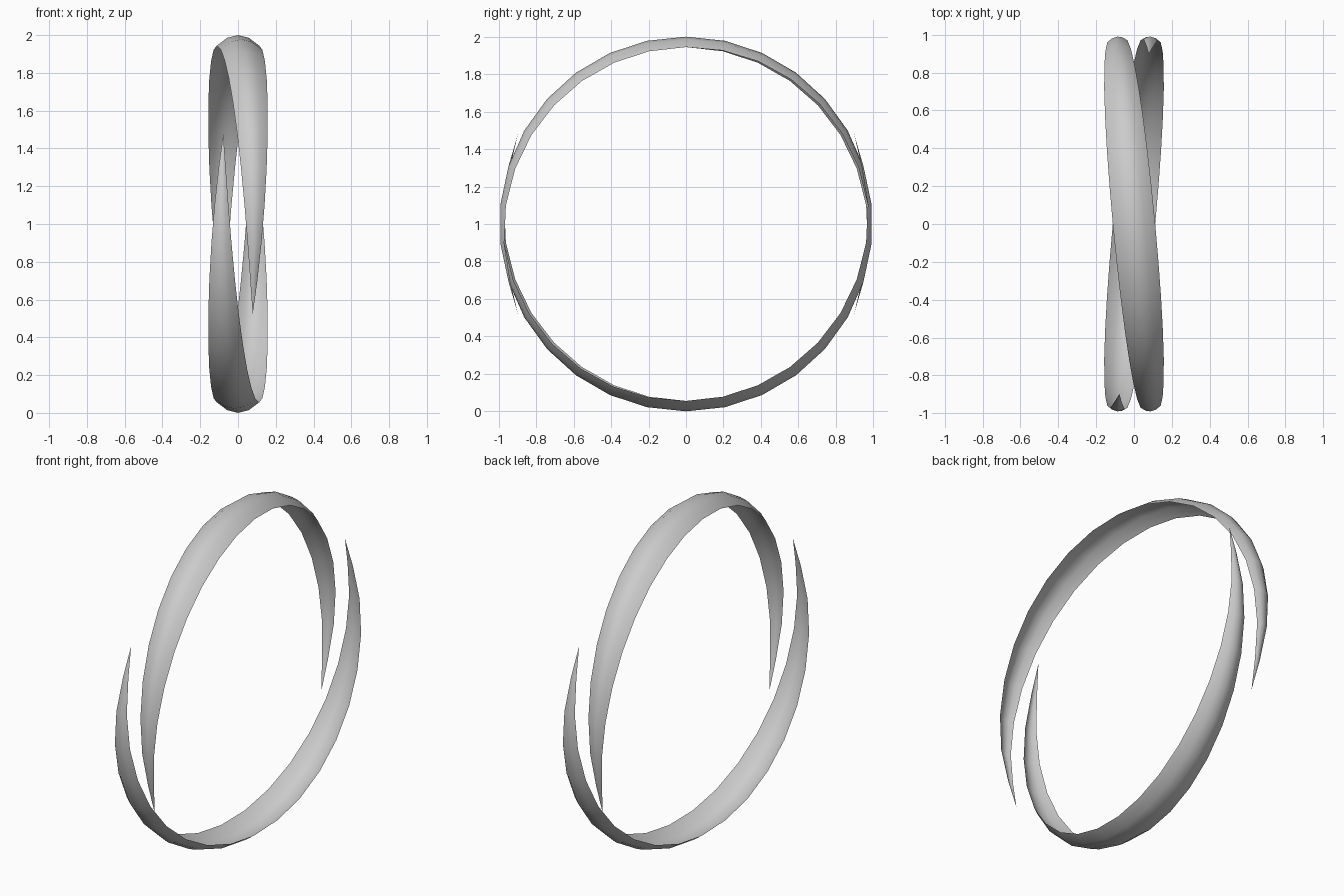
import bpy, bmesh
from math import sin, cos, pi, radians

cube = bpy.data.objects.get("Cube")
if cube:
    bpy.data.objects.remove(cube, do_unlink=True)

GREY = (0.6, 0.6, 0.6, 1)
mat = bpy.data.materials.new("plain grey")
mat.use_nodes = True
mat.diffuse_color = GREY
mat.node_tree.nodes["Principled BSDF"].inputs["Base Color"].default_value = GREY

TIP = 118   # angle from the crown to each pointed end
angles = [-TIP] + list(range(-108, 109, 12)) + [TIP]
across = [-1, -0.5, 0, 0.5, 1]


def crescent_band(name, turn):
    """Arched sheet, widest at its crown, slanting sideways and ending in points."""
    bm = bmesh.new()
    rows = []
    for a in angles:
        t = radians(a)
        half = 0.112 * max(cos(a / TIP * pi / 2), 0) ** 0.9
        lift = 0.02 if abs(a) == TIP else 0
        row = []
        for u in across:
            x = 0.088 * sin(t) + half * u
            r = 1 + lift - x * x / 2 - 0.44 * half * u * u
            row.append(bm.verts.new((x, -r * sin(t), r * cos(t))))
        rows.append(row)
    for p, q in zip(rows, rows[1:]):
        for i in range(len(across) - 1):
            bm.faces.new((p[i], p[i + 1], q[i + 1], q[i]))
    # Close the pointed ends and face the sheet outwards
    bmesh.ops.remove_doubles(bm, verts=bm.verts, dist=0.0005)
    bm.normal_update()
    if sum(f.normal.dot(f.calc_center_median()) for f in bm.faces) < 0:
        bmesh.ops.reverse_faces(bm, faces=bm.faces)
    for f in bm.faces:
        f.smooth = True
    mesh = bpy.data.meshes.new(name)
    bm.to_mesh(mesh)
    bm.free()
    mesh.materials.append(mat)
    ob = bpy.data.objects.new(name, mesh)
    ob.location.z = 1
    ob.rotation_euler.y = turn
    bpy.context.collection.objects.link(ob)


# Two identical crescents, the lower one turned half round
crescent_band("upper_crescent", 0)
crescent_band("lower_crescent", pi)
